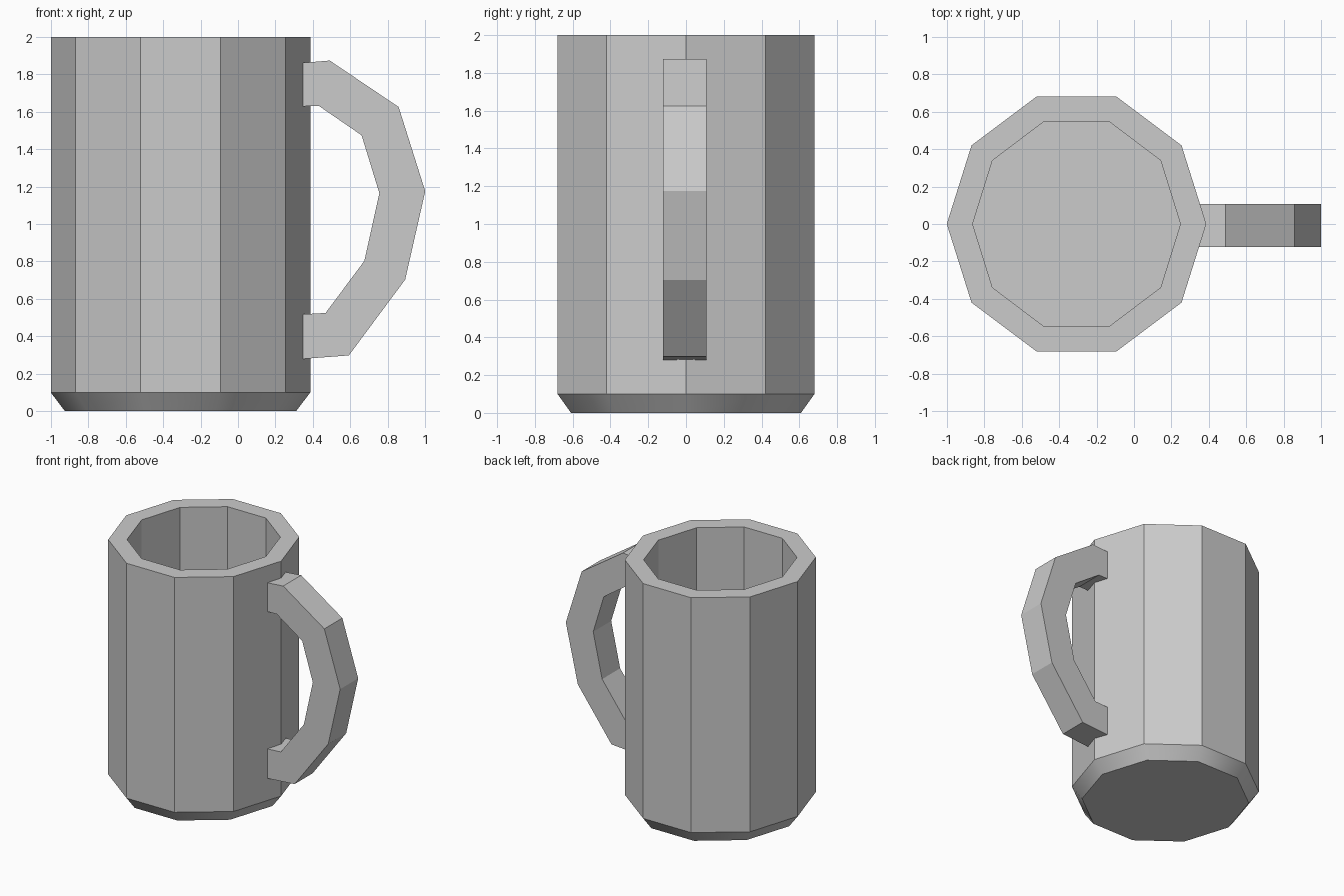
import bpy, bmesh
from math import cos, sin, pi

if "Cube" in bpy.data.objects:
    bpy.data.objects.remove(bpy.data.objects["Cube"])

SIDES = 10
CX = -0.307


def finish(name, bm):
    bmesh.ops.recalc_face_normals(bm, faces=bm.faces[:])
    mesh = bpy.data.meshes.new(name)
    bm.to_mesh(mesh)
    bm.free()
    obj = bpy.data.objects.new(name, mesh)
    bpy.context.collection.objects.link(obj)
    return obj


def ring(bm, rx, ry, z):
    return [bm.verts.new((CX + rx * cos(2 * pi * i / SIDES),
                          ry * sin(2 * pi * i / SIDES), z)) for i in range(SIDES)]


# Cup body: base, chamfer, outer wall, rim, inner wall, floor
bm = bmesh.new()
profile = [(0.617, 0.64, 0), (0.693, 0.715, 0.1), (0.693, 0.715, 2),
           (0.555, 0.577, 2), (0.555, 0.577, 0.12)]
rings = [ring(bm, *p) for p in profile]
for k, (a, b) in enumerate(zip(rings, rings[1:])):
    for i in range(SIDES):
        j = (i + 1) % SIDES
        f = bm.faces.new((a[i], a[j], b[j], b[i]))
        f.smooth = k == 0  # only the chamfer is softly shaded
bm.faces.new(rings[0])
bm.faces.new(rings[-1])
finish("cup_body", bm)

# Handle: outer and inner outlines in x/z, bridged and given width in y
outer = [(0.30, 1.857), (0.49, 1.873), (0.858, 1.625), (1.0, 1.175),
         (0.893, 0.703), (0.592, 0.298), (0.30, 0.276)]
inner = [(0.30, 1.628), (0.433, 1.63), (0.66, 1.474), (0.755, 1.165),
         (0.675, 0.803), (0.468, 0.525), (0.30, 0.515)]
bm = bmesh.new()
sections = []
for (ox, oz), (ix, iz) in zip(outer, inner):
    sections.append([bm.verts.new(c) for c in (
        (ox, -0.122, oz), (ox, 0.108, oz), (ix, 0.108, iz), (ix, -0.122, iz))])
for a, b in zip(sections, sections[1:]):
    for i in range(4):
        j = (i + 1) % 4
        bm.faces.new((a[i], a[j], b[j], b[i]))
bm.faces.new(sections[0])
bm.faces.new(sections[-1])
finish("handle", bm)
